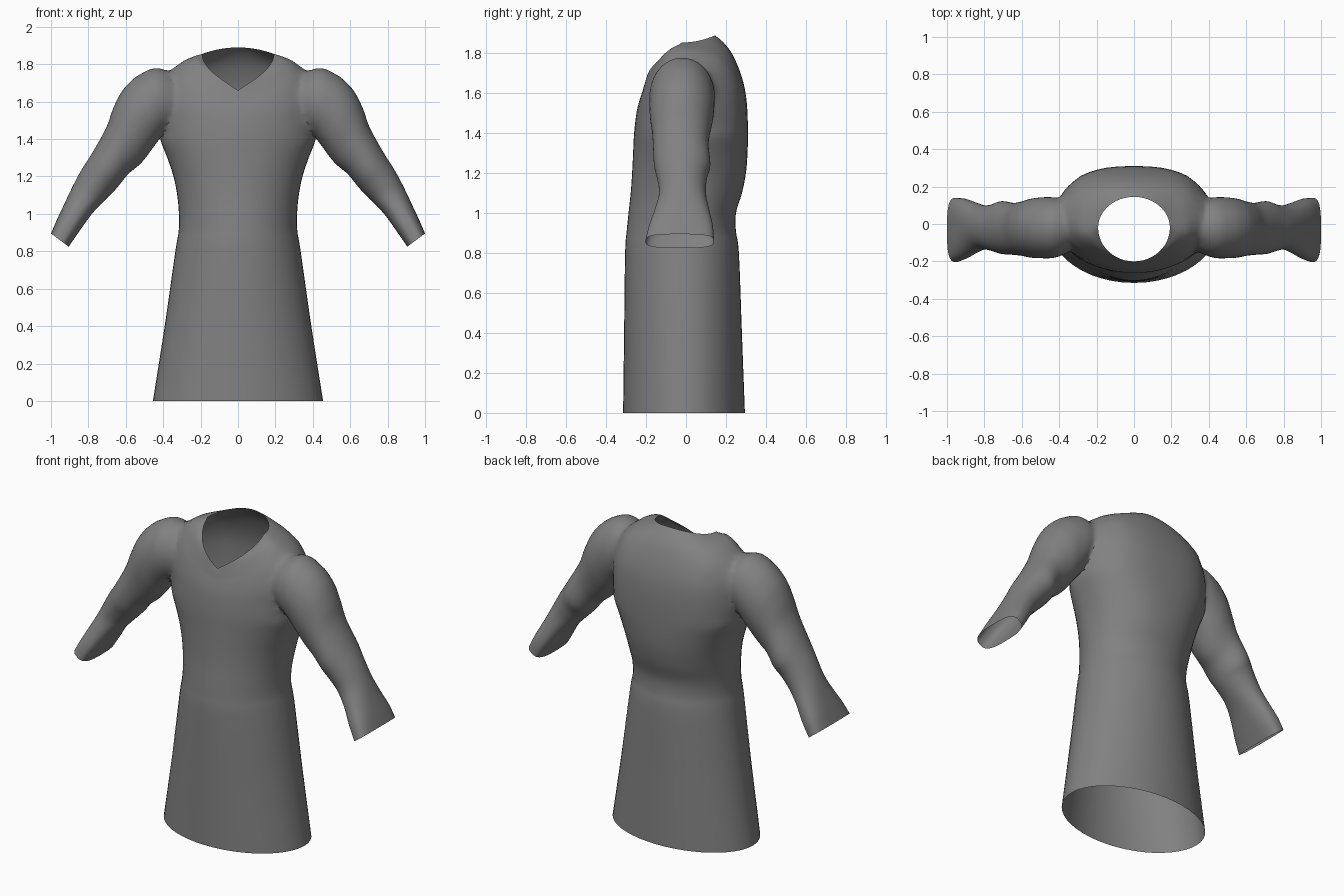
import bpy, bmesh, math
from mathutils import Vector

if "Cube" in bpy.data.objects:
    bpy.data.objects.remove(bpy.data.objects["Cube"])

SEG = 48
cloth = bpy.data.materials.new("grey_cloth")
cloth.diffuse_color = (0.22, 0.22, 0.22, 1)
cloth.use_nodes = True
cloth.node_tree.nodes["Principled BSDF"].inputs["Base Color"].default_value = cloth.diffuse_color
cap_centres = []


def spow(v, e):
    return math.copysign(abs(v) ** e, v)


def smooth_rings(rings, steps):
    """Catmull-Rom between matching points of neighbouring rings."""
    out = []
    for i in range(len(rings) - 1):
        a, b, c, d = (rings[max(0, min(len(rings) - 1, i + k))] for k in (-1, 0, 1, 2))
        for s in range(steps):
            t = s / steps
            out.append([0.5 * (2 * q + (r - p) * t + (2 * p - 5 * q + 4 * r - u) * t * t
                               + (3 * q - p - 3 * r + u) * t ** 3)
                        for p, q, r, u in zip(a, b, c, d)])
    return out + [rings[-1]]


def loft(name, rings, steps=4):
    """Closed solid through the rings; the caps are fans around a centre vertex."""
    bm = bmesh.new()
    rows = [[bm.verts.new(p) for p in r] for r in smooth_rings(rings, steps)]
    for a, b in zip(rows, rows[1:]):
        for i in range(SEG):
            j = (i + 1) % SEG
            bm.faces.new((a[i], a[j], b[j], b[i]))
    for row in (rows[0], rows[-1]):
        centre = sum((v.co for v in row), Vector()) / SEG
        cap_centres.append(centre)
        hub = bm.verts.new(centre)
        for i in range(SEG):
            bm.faces.new((row[i], row[(i + 1) % SEG], hub))
    bmesh.ops.recalc_face_normals(bm, faces=bm.faces)
    me = bpy.data.meshes.new(name)
    bm.to_mesh(me)
    bm.free()
    me.materials.append(cloth)
    ob = bpy.data.objects.new(name, me)
    bpy.context.collection.objects.link(ob)
    return ob


def body_ring(w, yf, yb, zf, zs, zb, mid, power, neck=False):
    pts = []
    for i in range(SEG):
        a = 2 * math.pi * i / SEG
        c, s = math.cos(a), math.sin(a)
        e = 2 / power if s > 0 else 1
        x = w * spow(c, e)
        y = mid + (yb - mid) * spow(s, e) if s > 0 else mid - (yf - mid) * s
        if s > 0:
            z = zs + (zb - zs) * s * s
        else:
            k = math.asin(min(1, -s)) / (math.pi / 2) if neck else s * s
            z = zs + (zf - zs) * k
        pts.append(Vector((x, y, z)))
    return pts


# Body from hem to chest: height, half width, front y, back y, back squareness
body = [(0, .455, -.315, .295, 2), (.4, .392, -.31, .28, 2), (.8, .335, -.305, .265, 2),
        (.91, .317, -.297, .25, 2), (1.0, .316, -.288, .25, 2.1), (1.1, .325, -.277, .28, 2.2),
        (1.2, .345, -.27, .30, 2.3), (1.3, .378, -.265, .308, 2.4), (1.4, .415, -.26, .31, 2.5)]
rings = [body_ring(w, f, b, z, z, z, 0, p) for z, w, f, b, p in body]
# Shoulders up to the V neck: half width, front y, back y, then front, side and back heights
for row in [(.425, -.25, .307, 1.49, 1.52, 1.52, 0, 2.5),
            (.415, -.24, .295, 1.54, 1.65, 1.62, 0, 2.5),
            (.375, -.228, .27, 1.58, 1.755, 1.71, 0, 2.4),
            (.31, -.218, .23, 1.61, 1.808, 1.80, -.01, 2.3),
            (.24, -.21, .185, 1.64, 1.84, 1.858, -.02, 2.1)]:
    rings.append(body_ring(*row))
rings.append(body_ring(.192, -.2, .145, 1.66, 1.855, 1.89, -.02, 2, True))
tunic = loft("tunic", rings)

# Sleeve sections: upper x, z, lower x, z, front y, back y, squareness
sleeve = [(.28, 1.70, .33, 1.46, -.13, .11, 2), (.42, 1.785, .40, 1.42, -.18, .142, 2),
          (.52, 1.75, .45, 1.36, -.185, .145, 2), (.61, 1.67, .49, 1.305, -.18, .135, 2),
          (.665, 1.57, .53, 1.26, -.17, .12, 2), (.705, 1.46, .585, 1.215, -.165, .113, 2),
          (.78, 1.325, .63, 1.16, -.16, .122, 2), (.84, 1.23, .66, 1.125, -.145, .105, 2),
          (.89, 1.135, .72, 1.065, -.135, .10, 2.1), (.93, 1.05, .785, .995, -.155, .115, 2.3),
          (.97, .965, .85, .905, -.185, .135, 2.7), (1.0, .895, .905, .825, -.203, .14, 3)]


def sleeve_rings(side):
    out = []
    for ux, uz, lx, lz, yf, yb, p in sleeve:
        top, low = Vector((side * ux, 0, uz)), Vector((side * lx, 0, lz))
        mid, half, ym, yh = (top + low) / 2, (top - low) / 2, (yf + yb) / 2, (yb - yf) / 2
        ring = []
        for i in range(SEG):
            a = 2 * math.pi * i / SEG
            ring.append(mid + half * spow(math.cos(a), 2 / p)
                        + Vector((0, ym + yh * spow(math.sin(a), 2 / p), 0)))
        out.append(ring)
    return out


# Join both sleeves to the body as one continuous garment
bpy.context.view_layer.objects.active = tunic
for side, name in ((1, "right_sleeve"), (-1, "left_sleeve")):
    arm = loft(name, sleeve_rings(side))
    mod = tunic.modifiers.new(name, 'BOOLEAN')
    mod.operation, mod.solver, mod.object = 'UNION', 'EXACT', arm
    bpy.ops.object.modifier_apply(modifier=mod.name)
    bpy.data.objects.remove(arm)

# Open the hem, neck and cuffs, then soften the shoulder seams
bm = bmesh.new()
bm.from_mesh(tunic.data)
hubs = [v for v in bm.verts if any((v.co - c).length < 1e-3 for c in cap_centres)]
bmesh.ops.delete(bm, geom=hubs, context='VERTS')
bmesh.ops.remove_doubles(bm, verts=bm.verts, dist=0.002)
seam = [v for v in bm.verts if .3 < abs(v.co.x) < .52 and v.co.z > 1.42]
for _ in range(5):
    bmesh.ops.smooth_vert(bm, verts=seam, factor=0.5, use_axis_x=True,
                          use_axis_y=True, use_axis_z=True)
bm.to_mesh(tunic.data)
bm.free()
tunic.select_set(True)
bpy.ops.object.shade_smooth_by_angle(angle=math.radians(50))
